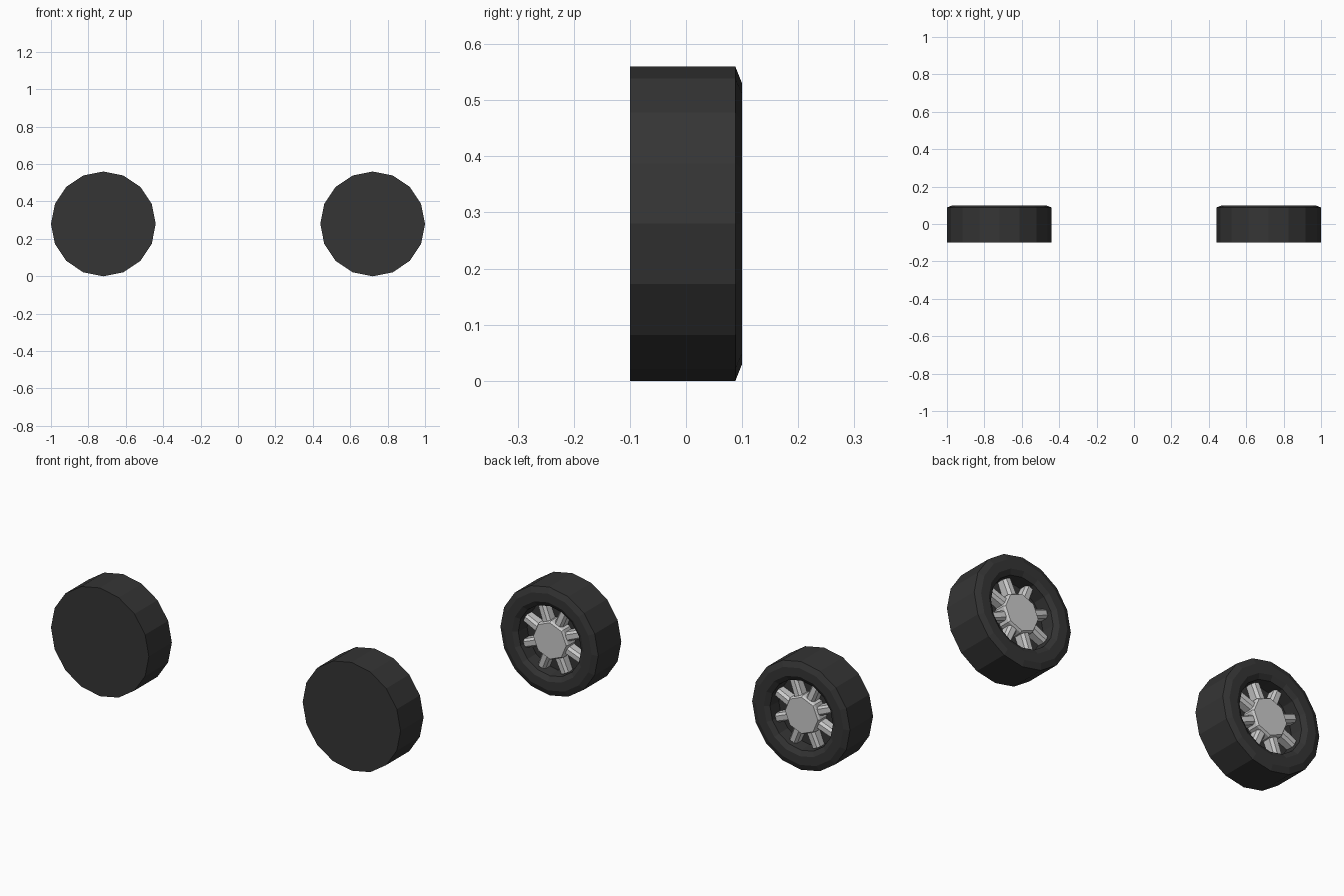
import bpy, bmesh
from math import sin, cos, pi
from mathutils import Matrix, Vector

if "Cube" in bpy.data.objects:
    bpy.data.objects.remove(bpy.data.objects["Cube"])

rubber = bpy.data.materials.new("black_rubber")
rubber.diffuse_color = (0.035, 0.035, 0.035, 1)
rubber.use_nodes = True
rubber.node_tree.nodes["Principled BSDF"].inputs["Base Color"].default_value = rubber.diffuse_color


def ring(bm, n, r, y):
    return [bm.verts.new((r * cos(2 * pi * i / n), y, r * sin(2 * pi * i / n)))
            for i in range(n)]


def lathe(bm, profile, n):
    """Turn a (radius, y) profile about y, with a cap at both ends."""
    rings = [ring(bm, n, r, y) for r, y in profile]
    for a, b in zip(rings, rings[1:]):
        for i in range(n):
            j = (i + 1) % n
            bm.faces.new((a[i], a[j], b[j], b[i]))
    bm.faces.new(rings[0])
    bm.faces.new(rings[-1])


def finish(bm, name, x, material=None):
    bmesh.ops.recalc_face_normals(bm, faces=bm.faces)
    mesh = bpy.data.meshes.new(name)
    bm.to_mesh(mesh)
    bm.free()
    if material:
        mesh.materials.append(material)
    ob = bpy.data.objects.new(name, mesh)
    ob.location = (x, 0, 0.28)
    bpy.context.collection.objects.link(ob)


def spoke(bm, angle):
    """Radial bar, slightly wider and deeper at the hub, with a bevelled front."""
    rings = []
    for r, w, front in ((0.05, 0.024, 0.075), (0.172, 0.022, 0.068)):
        section = [(-w, 0.02), (w, 0.02), (w, front - 0.014),
                   (w * 0.55, front), (-w * 0.55, front), (-w, front - 0.014)]
        rot = Matrix.Rotation(angle, 3, 'Y')
        rings.append([bm.verts.new(rot @ Vector((r, y, t))) for t, y in section])
    a, b = rings
    for i in range(6):
        j = (i + 1) % 6
        bm.faces.new((a[i], a[j], b[j], b[i]))
    bm.faces.new(a)
    bm.faces.new(b)


for side, x in (("left", -0.72), ("right", 0.72)):
    # Tyre: closed at the front, recessed wheel well at the back
    bm = bmesh.new()
    lathe(bm, [(0.28, -0.1), (0.28, 0.088), (0.25, 0.1), (0.205, 0.1),
               (0.18, 0.085), (0.175, 0.02)], 16)
    finish(bm, side + "_tyre", x, rubber)

    # Hub cap
    bm = bmesh.new()
    lathe(bm, [(0.1, 0.02), (0.1, 0.075), (0.094, 0.085)], 8)
    finish(bm, side + "_hub", x)

    # Eight spokes
    bm = bmesh.new()
    for k in range(8):
        spoke(bm, pi / 8 + k * pi / 4)
    finish(bm, side + "_spokes", x)
